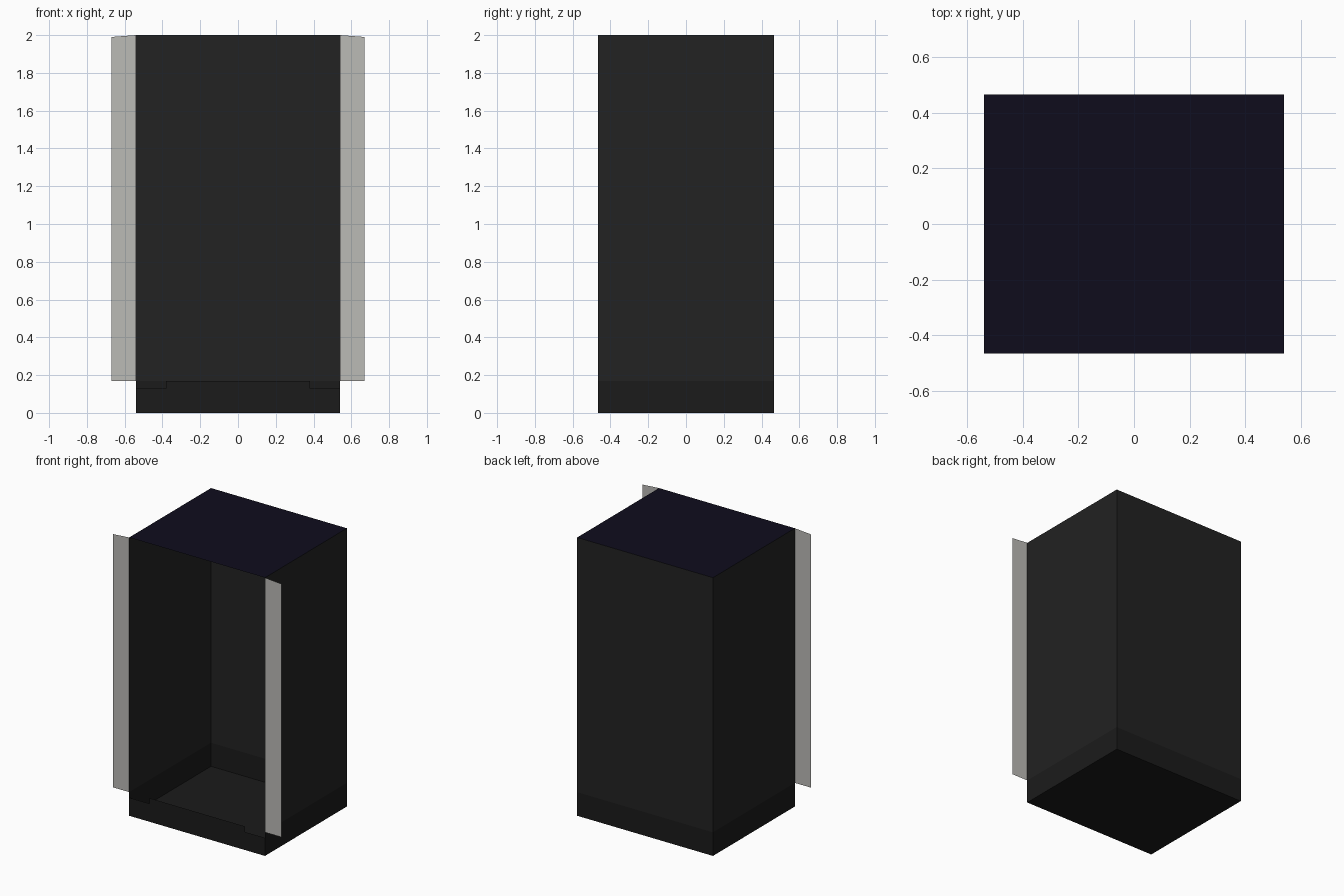
import bpy

if "Cube" in bpy.data.objects:
    bpy.data.objects.remove(bpy.data.objects["Cube"])

X, Y, H, B = 0.54, 0.465, 2.0, 0.17   # half width, half depth, height, base height


def material(name, rgb):
    m = bpy.data.materials.new(name)
    m.diffuse_color = (*rgb, 1)
    m.use_nodes = True
    m.node_tree.nodes["Principled BSDF"].inputs["Base Color"].default_value = m.diffuse_color
    return m


def sheet(name, points, mat):
    """One flat polygon panel."""
    me = bpy.data.meshes.new(name)
    me.from_pydata(points, [], [range(len(points))])
    me.materials.append(mat)
    ob = bpy.data.objects.new(name, me)
    bpy.context.collection.objects.link(ob)
    return ob


def upright(name, a, b, z0, z1, mat):
    """Vertical rectangle standing on the plan line a-b."""
    return sheet(name, [(*a, z0), (*b, z0), (*b, z1), (*a, z1)], mat)


wall_mat = material("wall_black", (0.016, 0.016, 0.016))
base_mat = material("base_black", (0.011, 0.011, 0.011))
roof_mat = material("roof_navy", (0.0045, 0.0038, 0.012))
flap_mat = material("flap_grey", (0.5, 0.495, 0.47))

# Back and side walls, with the darker base band below them
runs = {"right": ((X, -Y), (X, Y)),
        "back": ((X, Y), (-X, Y)),
        "left": ((-X, Y), (-X, -Y))}
for side, (a, b) in runs.items():
    upright(side + "_wall", a, b, B, H, wall_mat)
    upright(side + "_base", a, b, 0, B, base_mat)

# Front sill: raised in the middle, lower at both corners
sill = [(-X, 0), (X, 0), (X, 0.13), (0.38, 0.13), (0.38, B),
        (-0.38, B), (-0.38, 0.13), (-X, 0.13)]
sheet("front_sill", [(x, -Y, z) for x, z in sill], base_mat)

# Floor and roof
sheet("floor", [(-X, -Y, 0), (-X, Y, 0), (X, Y, 0), (X, -Y, 0)], base_mat)
sheet("roof", [(-X, -Y, H), (X, -Y, H), (X, Y, H), (-X, Y, H)], roof_mat)

# Pale flaps standing out on both sides of the open front
for s, side in ((-1, "left"), (1, "right")):
    pts = [(X, B), (0.67, B), (0.67, 1.99), (X, H)]
    sheet(side + "_front_flap", [(s * x, -Y, z) for x, z in pts][::s], flap_mat)
